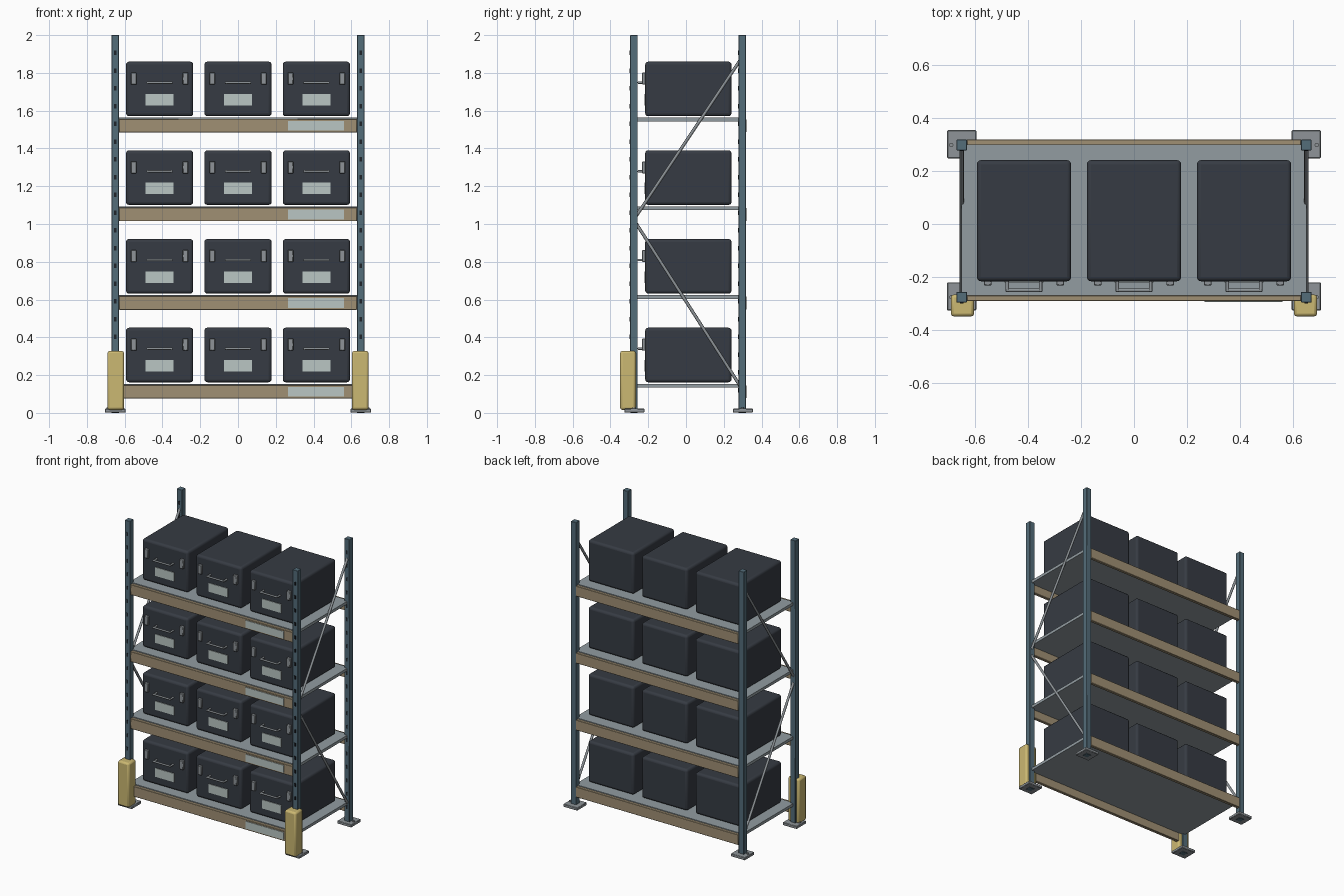
import bpy, math
from mathutils import Vector

if "Cube" in bpy.data.objects:
    bpy.data.objects.remove(bpy.data.objects["Cube"])


def material(name, r, g, b):
    def lin(c):
        c /= 255
        return c / 12.92 if c <= 0.04045 else ((c + 0.055) / 1.055) ** 2.4
    m = bpy.data.materials.new(name)
    m.diffuse_color = (lin(r), lin(g), lin(b), 1)
    m.use_nodes = True
    m.node_tree.nodes["Principled BSDF"].inputs["Base Color"].default_value = m.diffuse_color
    return m


BLUE = material("blue grey steel", 84, 109, 122)
TAN = material("tan beam", 160, 144, 116)
GREY = material("shelf grey", 146, 156, 161)
STEEL = material("hardware grey", 142, 148, 152)
DARK = material("charcoal plastic", 54, 59, 67)
PALE = material("pale label", 186, 198, 195)
YELLOW = material("guard yellow", 203, 184, 114)
BLACK = material("slot black", 30, 36, 42)


def finish(ob, name, mat):
    ob.name = name
    ob.data.materials.append(mat)
    return ob


def box(name, mat, x, y, z, bevel=0.0, segments=2):
    """Box from (min, max) ranges on each axis."""
    bpy.ops.mesh.primitive_cube_add(size=1, location=[(a + b) / 2 for a, b in (x, y, z)])
    ob = bpy.context.object
    ob.scale = [b - a for a, b in (x, y, z)]
    bpy.ops.object.transform_apply(location=False, rotation=False, scale=True)
    if bevel:
        mod = ob.modifiers.new("rounded edges", "BEVEL")
        mod.width, mod.segments = bevel, segments
        bpy.ops.object.shade_smooth_by_angle(angle=math.radians(40))
    return finish(ob, name, mat)


def around(c, half):
    return (c - half, c + half)


def rod(name, mat, start, end, radius, sides=8):
    a, b = Vector(start), Vector(end)
    bpy.ops.mesh.primitive_cylinder_add(vertices=sides, radius=radius, depth=(b - a).length,
                                        location=(a + b) / 2)
    ob = bpy.context.object
    ob.rotation_euler = (b - a).to_track_quat('Z', 'Y').to_euler()
    bpy.ops.object.shade_smooth_by_angle(angle=math.radians(50))
    return finish(ob, name, mat)


POST_X, FRONT_Y, BACK_Y, HALF = 0.65, -0.276, 0.298, 0.02

for sx in (-1, 1):
    px = sx * POST_X
    for py in (FRONT_Y, BACK_Y):
        # Uprights with slots, foot plates and anchor bolts
        box("upright_post", BLUE, around(px, HALF), around(py, HALF), (0, 2), 0.002, 1)
        for i in range(20):
            box("post_slot", BLACK, around(px, 0.006),
                (py - HALF - 0.003, py - HALF + 0.002), around(0.12 + i * 0.094, 0.012))
        box("foot_plate", STEEL, around(px, 0.055), around(py + 0.003, 0.053), (0.002, 0.022), 0.003, 1)
        bx = px + sx * 0.039
        rod("anchor_bolt", STEEL, (bx, py, 0.02), (bx, py, 0.029), 0.008)
    # Corner guard at the front foot
    box("post_guard", YELLOW, around(sx * 0.647, 0.044), (-0.349, -0.266), (0.016, 0.328), 0.012)
    # Diagonal side braces
    rod("upper_brace", STEEL, (px, -0.262, 1.045), (px, 0.285, 1.865), 0.0085)
    rod("lower_brace", STEEL, (px, -0.262, 1.0), (px, 0.285, 0.145), 0.0085)

for level in range(4):
    top = 0.148 + level * 0.4695
    # Deck and load beams
    box("shelf_deck", GREY, around(0, 0.65), (-0.27, 0.30), (top - 0.014, top + 0.006))
    for y0 in (-0.291, 0.297):
        box("shelf_beam", TAN, around(0, 0.63), (y0, y0 + 0.022), (top - 0.072, top), 0.002, 1)
    box("beam_label", PALE, (0.265, 0.56), (-0.295, -0.29), (top - 0.062, top - 0.01))

    # Storage bins with label, latches and pull handle
    b = top + 0.014
    for cx in (-0.415, 0, 0.415):
        box("storage_bin", DARK, around(cx, 0.178), (-0.216, 0.241), (b, b + 0.289), 0.016, 3)
        box("bin_label", PALE, around(cx, 0.074), (-0.22, -0.213), (b + 0.057, b + 0.118))
        for s in (-1, 1):
            box("bin_latch", STEEL, around(cx + s * 0.137, 0.0145), (-0.232, -0.212),
                (b + 0.167, b + 0.231), 0.003, 1)
            rod("handle_arm", STEEL, (cx + s * 0.063, -0.213, b + 0.178),
                (cx + s * 0.063, -0.254, b + 0.178), 0.0065)
        rod("handle_bar", STEEL, (cx - 0.068, -0.25, b + 0.178), (cx + 0.068, -0.25, b + 0.178), 0.0065)
